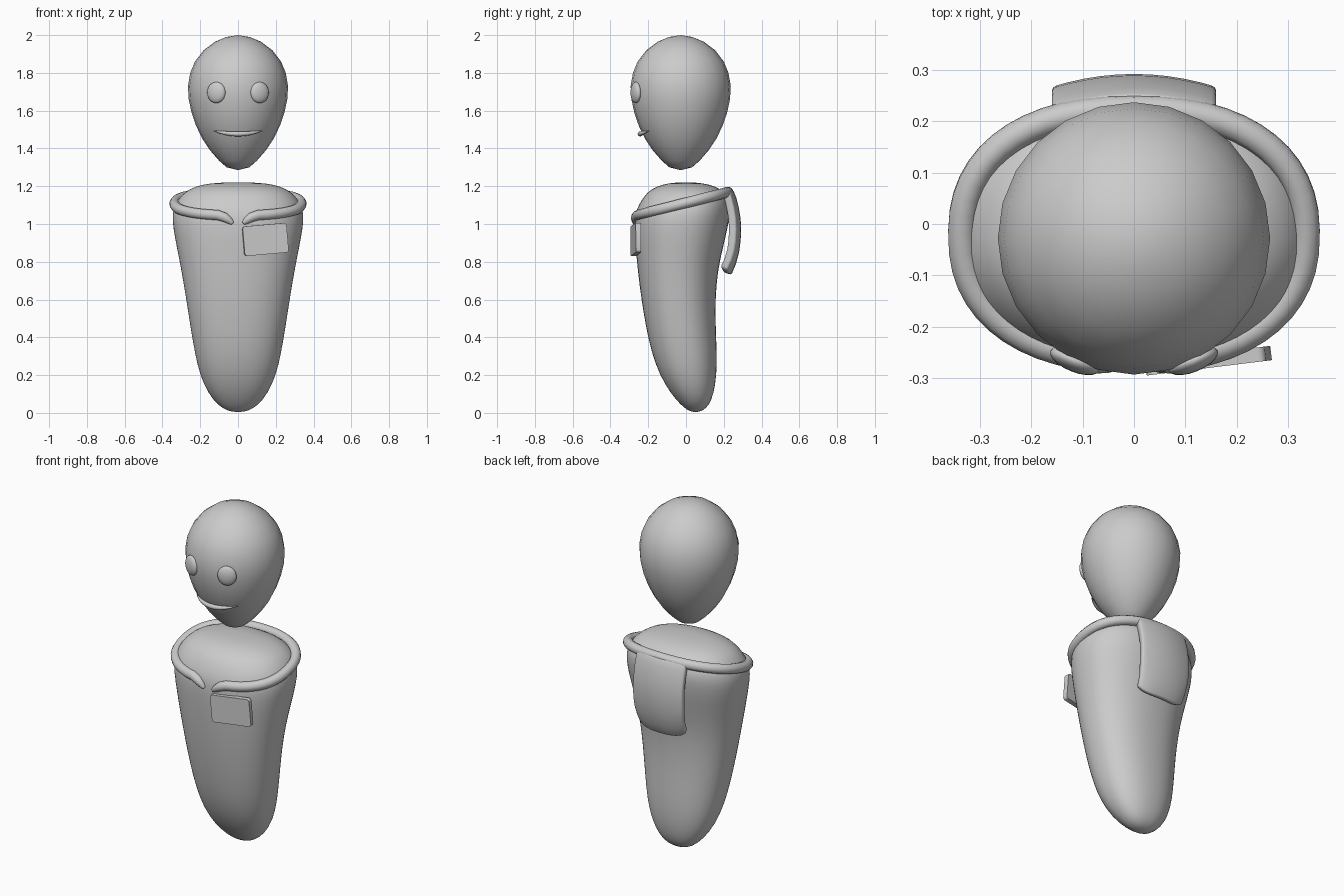
import bpy, bmesh, math
from math import sin, cos, pi

if "Cube" in bpy.data.objects:
    bpy.data.objects.remove(bpy.data.objects["Cube"])


def spow(v, e):
    return math.copysign(abs(v) ** e, v)


def finish(bm, name, angle=60):
    me = bpy.data.meshes.new(name)
    bm.to_mesh(me)
    bm.free()
    ob = bpy.data.objects.new(name, me)
    bpy.context.collection.objects.link(ob)
    smooth(ob, angle)
    return ob


def smooth(ob, angle=60):
    bpy.ops.object.select_all(action='DESELECT')
    ob.select_set(True)
    bpy.context.view_layer.objects.active = ob
    bpy.ops.object.shade_smooth_by_angle(angle=math.radians(angle))


def loft(name, rings, bottom, top, sides=24, n=2.0):
    """Skin horizontal superellipse rings (z, half width, front y, back y) between two poles."""
    bm = bmesh.new()
    loops = []
    for z, hx, y0, y1 in rings:
        cy, hy = (y0 + y1) / 2, (y1 - y0) / 2
        loops.append([bm.verts.new((hx * spow(cos(2 * pi * i / sides), 2 / n),
                                    cy + hy * spow(sin(2 * pi * i / sides), 2 / n), z))
                      for i in range(sides)])
    lo, hi = bm.verts.new(bottom), bm.verts.new(top)
    for i in range(sides):
        j = (i + 1) % sides
        bm.faces.new((lo, loops[0][j], loops[0][i]))
        bm.faces.new((hi, loops[-1][i], loops[-1][j]))
        for a, b in zip(loops, loops[1:]):
            bm.faces.new((a[i], a[j], b[j], b[i]))
    bmesh.ops.recalc_face_normals(bm, faces=bm.faces)
    return finish(bm, name)


def tube(name, pts, radius):
    """Round tube along (x, y, z, radius factor) points."""
    cu = bpy.data.curves.new(name, 'CURVE')
    cu.dimensions = '3D'
    cu.bevel_depth = radius
    cu.bevel_resolution = 3
    cu.use_fill_caps = True
    sp = cu.splines.new('POLY')
    sp.points.add(len(pts) - 1)
    for p, (x, y, z, r) in zip(sp.points, pts):
        p.co = (x, y, z, 1)
        p.radius = r
    ob = bpy.data.objects.new(name, cu)
    bpy.context.collection.objects.link(ob)
    bpy.ops.object.select_all(action='DESELECT')
    ob.select_set(True)
    bpy.context.view_layer.objects.active = ob
    bpy.ops.object.convert(target='MESH')
    smooth(bpy.context.object)
    return bpy.context.object


# egg-shaped head
HC = -0.028
egg = [(1.30, .06), (1.335, .1), (1.39, .148), (1.45, .188), (1.52, .222), (1.59, .246), (1.66, .261),
       (1.73, .265), (1.80, .253), (1.86, .228), (1.92, .182), (1.965, .122), (1.99, .062)]
loft("head", [(z, r, HC - r, HC + r) for z, r in egg], (0, HC, 1.285), (0, HC, 2.0))

# tapered body, leaning back towards its foot
body = loft("body", [
    (.012, .06, .01, .09), (.04, .105, -.025, .122), (.1, .157, -.08, .147), (.2, .203, -.14, .163),
    (.32, .23, -.183, .164), (.45, .252, -.212, .158), (.6, .275, -.237, .156), (.75, .3, -.256, .168),
    (.88, .326, -.268, .198), (.98, .345, -.275, .222), (1.05, .35, -.272, .232), (1.1, .337, -.252, .235),
    (1.15, .305, -.222, .222), (1.185, .26, -.185, .185), (1.21, .19, -.125, .125), (1.219, .1, -.065, .06)],
    (0, .05, .002), (0, 0, 1.221), sides=32, n=2.25)
body.modifiers.new("smooth", 'SUBSURF').levels = 1

# tilted collar roll, open at the front with ends dipping down
collar = []
for i in range(49):
    t = -pi / 2 + .27 + (2 * pi - .54) * i / 48
    x, y = .335 * spow(cos(t), .87), -.02 + .243 * spow(sin(t), .87)
    collar.append((x, y, 1.045 + (y + .263) * .255, 1))
end = [(.028, -.272, 1.003, .35), (.045, -.27, 1.018, .7), (.07, -.266, 1.035, .92)]
collar = end + collar + [(-x, y, z, r) for x, y, z, r in reversed(end)]
tube("collar", collar, .028)

# hood flap hanging down the back
bm = bmesh.new()
path = [(1.18, .25), (1.14, .266), (1.09, .279), (1.03, .289), (.97, .292),
        (.91, .289), (.85, .281), (.79, .265), (.73, .24)]
grid = []
for z, y in path:
    drop = max(0, (.9 - z) / .17)
    grid.append([bm.verts.new((.163 * u * (1 - .06 * drop * abs(u) ** 3), y - .026 * u * u,
                               z + .03 * drop * u ** 4))
                 for u in [c / 5 for c in range(-5, 6)]])
for a, b in zip(grid, grid[1:]):
    for c in range(10):
        bm.faces.new((a[c], a[c + 1], b[c + 1], b[c]))
flap = finish(bm, "hood_flap", 40)
sol = flap.modifiers.new("thickness", 'SOLIDIFY')
sol.thickness, sol.offset = .043, -1
bev = flap.modifiers.new("soft_edge", 'BEVEL')
bev.width, bev.segments, bev.angle_limit = .012, 3, math.radians(50)

# slanted chest patch with rounded corners
bm = bmesh.new()
bmesh.ops.create_cube(bm, size=1)
bmesh.ops.scale(bm, vec=(.235, .028, .157), verts=bm.verts)
corners = [e for e in bm.edges if abs(e.verts[0].co.y - e.verts[1].co.y) > .01]
bmesh.ops.bevel(bm, geom=corners, offset=.014, segments=3, profile=.5, affect='EDGES')
patch = finish(bm, "chest_patch", 35)
patch.location = (.145, -.266, .918)
patch.rotation_euler = (0, math.radians(-5), math.radians(7))

# eyes
for side, name in ((-1, "eye_right"), (1, "eye_left")):
    bm = bmesh.new()
    bmesh.ops.create_uvsphere(bm, u_segments=20, v_segments=12, radius=1)
    bmesh.ops.scale(bm, vec=(.052, .022, .056), verts=bm.verts)
    eye = finish(bm, name)
    eye.location = (side * .115, -.266, 1.696)
    eye.rotation_euler = (0, 0, side * math.radians(22))

# thin smiling mouth
tube("mouth", [(.135 * u, -.243 + .052 * u * u, 1.477 + .018 * u * u, 1.03 - u * u)
               for u in [i / 8 for i in range(-8, 9)]], .013)
